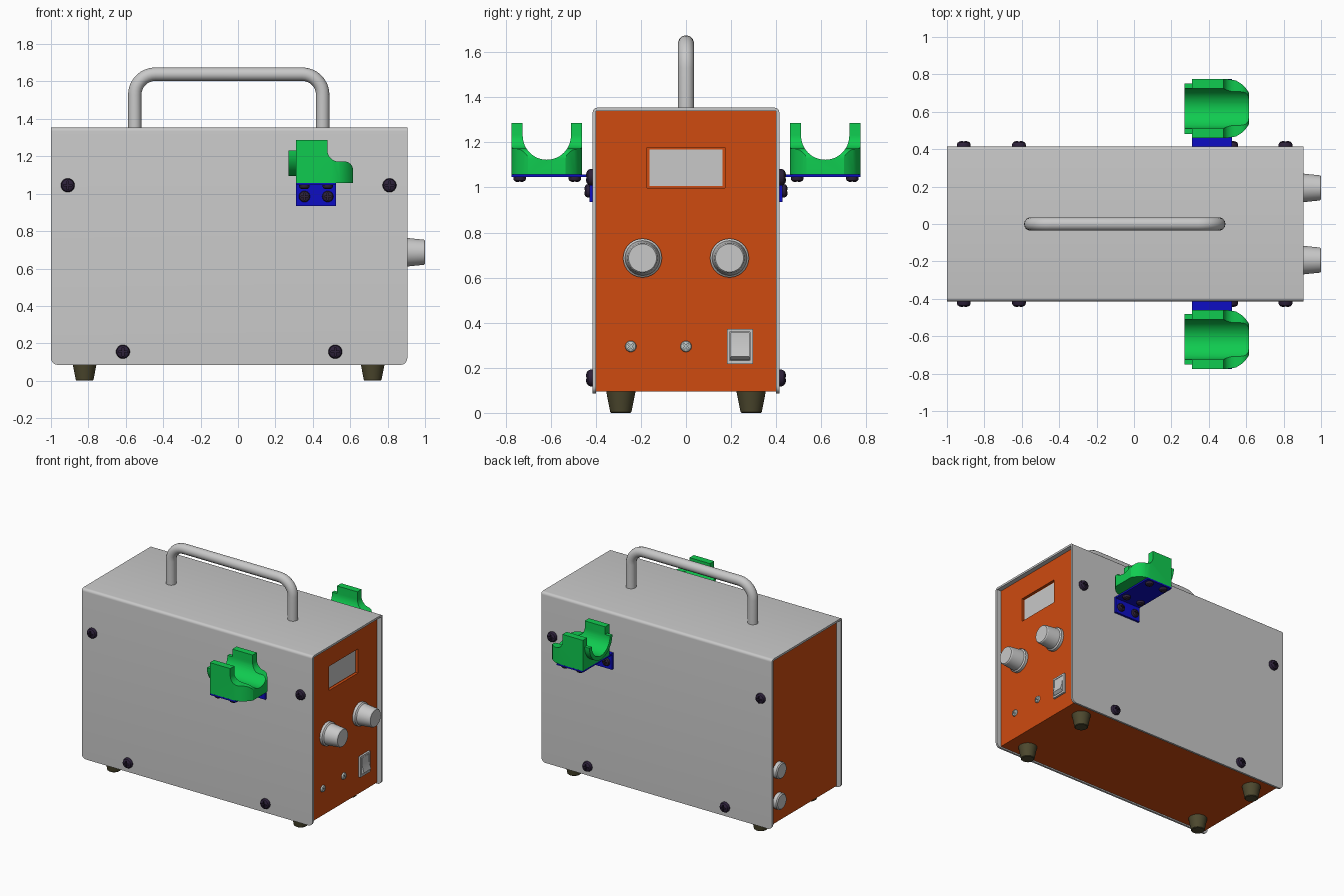
import bpy, bmesh
from math import sin, cos, pi, radians
from mathutils import Vector, Matrix

cube = bpy.data.objects.get("Cube")
if cube:
    bpy.data.objects.remove(cube, do_unlink=True)


def material(name, rgb, rough=0.5):
    m = bpy.data.materials.new(name)
    m.use_nodes = True
    m.diffuse_color = (*rgb, 1)
    bsdf = m.node_tree.nodes["Principled BSDF"]
    bsdf.inputs["Base Color"].default_value = (*rgb, 1)
    bsdf.inputs["Roughness"].default_value = rough
    return m


GREY = material("light grey", (0.58, 0.58, 0.58))
ORANGE = material("burnt orange", (0.62, 0.07, 0.005))
GREEN = material("bright green", (0.005, 0.6, 0.08))
BLUE = material("deep blue", (0.004, 0.004, 0.55))
OLIVE = material("dark olive", (0.075, 0.066, 0.028))
PURPLE = material("dark purple", (0.026, 0.015, 0.042))
STEEL = material("pale steel", (0.52, 0.57, 0.56))


def add(name, bm, mat):
    bmesh.ops.recalc_face_normals(bm, faces=bm.faces)
    me = bpy.data.meshes.new(name)
    bm.to_mesh(me)
    bm.free()
    ob = bpy.data.objects.new(name, me)
    bpy.context.collection.objects.link(ob)
    me.materials.append(mat)
    return ob


def prism(name, pts, axis, a, b, mat):
    """Extrude a 2D outline along an axis from a to b."""
    place = {"X": lambda p, t: (t, p[0], p[1]),
             "Y": lambda p, t: (p[0], t, p[1]),
             "Z": lambda p, t: (p[0], p[1], t)}[axis]
    bm = bmesh.new()
    face = bm.faces.new([bm.verts.new(place(p, a)) for p in pts])
    ext = bmesh.ops.extrude_face_region(bm, geom=[face], use_keep_orig=True)
    shift = Vector(place((0, 0), b - a))
    verts = [g for g in ext["geom"] if isinstance(g, bmesh.types.BMVert)]
    bmesh.ops.translate(bm, vec=shift, verts=verts)
    return add(name, bm, mat)


def box(name, lo, hi, mat):
    outline = [(lo[0], lo[1]), (hi[0], lo[1]), (hi[0], hi[1]), (lo[0], hi[1])]
    return prism(name, outline, "Z", lo[2], hi[2], mat)


def lathe(name, profile, loc, direction, mat, n=32):
    """Revolve (radius, height) points, capped at both ends, along a direction."""
    bm = bmesh.new()
    rings = [[bm.verts.new((r * cos(2 * pi * i / n), r * sin(2 * pi * i / n), h))
              for i in range(n)] for r, h in profile]
    for lower, upper in zip(rings, rings[1:]):
        for i in range(n):
            j = (i + 1) % n
            bm.faces.new((lower[i], lower[j], upper[j], upper[i]))
    bm.faces.new(rings[0])
    bm.faces.new(rings[-1])
    ob = add(name, bm, mat)
    place(ob, loc, direction)
    return ob


def place(ob, loc, direction):
    turn = Vector(direction).to_track_quat("Z", "Y").to_matrix().to_4x4()
    ob.data.transform(Matrix.Translation(loc) @ turn)


def arc(cx, cy, r, start, end, n=8):
    angles = [radians(start + (end - start) * i / n) for i in range(n + 1)]
    return [(cx + r * cos(a), cy + r * sin(a)) for a in angles]


def bake(ob):
    dg = bpy.context.evaluated_depsgraph_get()
    me = bpy.data.meshes.new_from_object(ob.evaluated_get(dg))
    ob.modifiers.clear()
    ob.data = me


def boolean(ob, cutter, op="DIFFERENCE"):
    mod = ob.modifiers.new("cut", "BOOLEAN")
    mod.object, mod.operation, mod.solver = cutter, op, "EXACT"
    bake(ob)
    bpy.data.objects.remove(cutter, do_unlink=True)


def mirror_y(ob):
    mod = ob.modifiers.new("other side", "MIRROR")
    mod.use_axis = (False, True, False)
    return ob


def screw(name, r, h, loc, direction, mat, turn=0):
    """Domed head with a cross-shaped recess."""
    dome = [(r, -0.004), (r, 0.35 * h), (0.88 * r, 0.7 * h), (0.6 * r, 0.93 * h), (0.25 * r, h)]
    ob = lathe(name, dome, (0, 0, 0), (0, 0, 1), mat, 24)
    w, l = 0.12 * r, 0.62 * r
    plus = [(w, w), (w, l), (-w, l), (-w, w), (-l, w), (-l, -w),
            (-w, -w), (-w, -l), (w, -l), (w, -w), (l, -w), (l, w)]
    boolean(ob, prism("cross_cutter", plus, "Z", 0.4 * h, 2 * h, mat))
    ob.data.transform(Matrix.Rotation(radians(turn), 4, "Z"))
    place(ob, loc, direction)
    return ob


# Chassis with a pocket for the display
chassis = box("chassis", (-0.965, -0.4, 0.095), (0.87, 0.4, 1.34), ORANGE)
boolean(chassis, box("pocket", (0.85, -0.172, 0.997), (0.95, 0.172, 1.177), ORANGE))
box("display_window", (0.845, -0.162, 1.006), (0.855, 0.162, 1.168), GREY)

# Folded sheet cover, open at the ends and underneath
W, T, TOP, LOW = 0.414, 0.015, 1.354, 0.085
outline = ([(-W, LOW)] + arc(-W + 0.02, TOP - 0.02, 0.02, 180, 90, 5)
           + arc(W - 0.02, TOP - 0.02, 0.02, 90, 0, 5)
           + [(W, LOW), (W - T, LOW), (W - T, TOP - T), (T - W, TOP - T), (T - W, LOW)])
cover = prism("cover", outline, "X", -1, 0.905, GREY)
bm = bmesh.new()
bm.from_mesh(cover.data)
corners = [e for e in bm.edges if all(v.co.z < LOW + 0.001 for v in e.verts)
           and abs(e.verts[0].co.x - e.verts[1].co.x) < 0.001]
bmesh.ops.bevel(bm, geom=corners, offset=0.035, segments=5, profile=0.5, affect="EDGES")
bm.to_mesh(cover.data)
bm.free()

# Carrying handle
path = ([(-0.552, 1.345)] + arc(-0.442, 1.529, 0.11, 180, 90)
        + arc(0.343, 1.529, 0.11, 90, 0) + [(0.453, 1.345)])
curve = bpy.data.curves.new("handle_path", "CURVE")
curve.dimensions = "3D"
curve.bevel_depth, curve.bevel_resolution, curve.use_fill_caps = 0.036, 5, True
spline = curve.splines.new("POLY")
spline.points.add(len(path) - 1)
for point, (x, z) in zip(spline.points, path):
    point.co = (x, 0, z, 1)
tube = bpy.data.objects.new("handle_path", curve)
bpy.context.collection.objects.link(tube)
mesh = bpy.data.meshes.new_from_object(
    tube.evaluated_get(bpy.context.evaluated_depsgraph_get()))
bpy.data.objects.remove(tube, do_unlink=True)
handle = bpy.data.objects.new("handle", mesh)
bpy.context.collection.objects.link(handle)
mesh.materials.clear()
mesh.materials.append(GREY)

# Feet
for name, x in (("rear_feet", -0.82), ("front_feet", 0.72)):
    mirror_y(lathe(name, [(0.042, 0), (0.047, 0.004), (0.066, 0.1)],
                   (x, 0.289, 0), (0, 0, 1), OLIVE))

# Cover screws on both sides
for x, z in ((-0.91, 1.045), (0.81, 1.045), (-0.615, 0.155), (0.52, 0.155)):
    mirror_y(screw("cover_screws", 0.037, 0.03, (x, W, z), (0, 1, 0), PURPLE))

# Control knobs with a base flange
mirror_y(lathe("knobs", [(0.086, 0), (0.086, 0.02), (0.077, 0.028), (0.067, 0.124), (0.062, 0.13)],
               (0.87, 0.193, 0.687), (1, 0, 0), GREY, 40))

# Small panel screws
for y in (-0.245, 0):
    screw("panel_screw", 0.025, 0.015, (0.87, y, 0.295), (1, 0, 0), STEEL, 45)

# Rocker switch
frame = box("switch_frame", (0.865, 0.181, 0.218), (0.885, 0.298, 0.372), GREY)
boolean(frame, box("switch_hole", (0.874, 0.194, 0.232), (0.95, 0.285, 0.358), GREY))
rocker = [(0.87, 0.234), (0.885, 0.236), (0.902, 0.25), (0.886, 0.3), (0.884, 0.356), (0.87, 0.356)]
prism("switch_rocker", rocker, "Y", 0.198, 0.281, GREY)

# Rear sockets
for z in (0.25, 0.48):
    lathe("rear_socket", [(0.06, 0), (0.06, 0.027), (0.052, 0.034)], (-0.965, 0.295, z), (-1, 0, 0), GREY)

# Angle brackets and their screws
angle = [(W, 0.935), (W + T, 0.935), (W + T, 1.046), (0.775, 1.046), (0.775, 1.058), (W, 1.058)]
mirror_y(prism("brackets", angle, "X", 0.31, 0.525, BLUE))
for x in (0.355, 0.48):
    mirror_y(screw("bracket_screws", 0.03, 0.022, (x, W + T, 0.985), (0, 1, 0), PURPLE))
    for y in (0.493, 0.738):
        mirror_y(screw("cradle_screws", 0.028, 0.022, (x, y, 1.046), (0, 0, -1), PURPLE))

# Cradles: side profile trimmed by a rounded plan, then hollowed by a U channel
MID = 0.6175
side = ([(0.31, 1.058), (0.31, 1.287), (0.478, 1.287)] + arc(0.538, 1.232, 0.06, 180, 270)
        + arc(0.57, 1.127, 0.045, 90, 0) + [(0.615, 1.058)])
half = [(0.29, 0.157), (0.5, 0.157), (0.545, 0.15), (0.58, 0.128), (0.605, 0.1), (0.62, 0.075)]
plan = [(x, MID + d) for x, d in half] + [(x, MID - d) for x, d in reversed(half)]
cradle = prism("cradles", side, "Y", 0.42, 0.82, GREEN)
boolean(cradle, prism("plan_cutter", plan, "Z", 1, 1.4, GREEN), "INTERSECT")
channel = [(MID - 0.107, 1.4)] + arc(MID, 1.23, 0.107, 180, 360, 24) + [(MID + 0.107, 1.4)]
boolean(cradle, prism("channel_cutter", channel, "X", 0.2, 0.7, GREEN))
mirror_y(cradle)

# Half-ring lips on the cradles
lip = arc(MID, 1.23, 0.135, 180, 360, 24) + arc(MID, 1.23, 0.107, 360, 180, 24)
mirror_y(prism("cradle_lips", lip, "X", 0.27, 0.311, GREEN))

# Smooth rounded surfaces, keep hard edges
bpy.ops.object.select_all(action="DESELECT")
for ob in bpy.context.scene.objects:
    if ob.type == "MESH":
        ob.select_set(True)
        bpy.context.view_layer.objects.active = ob
bpy.ops.object.shade_smooth_by_angle(angle=radians(30))
